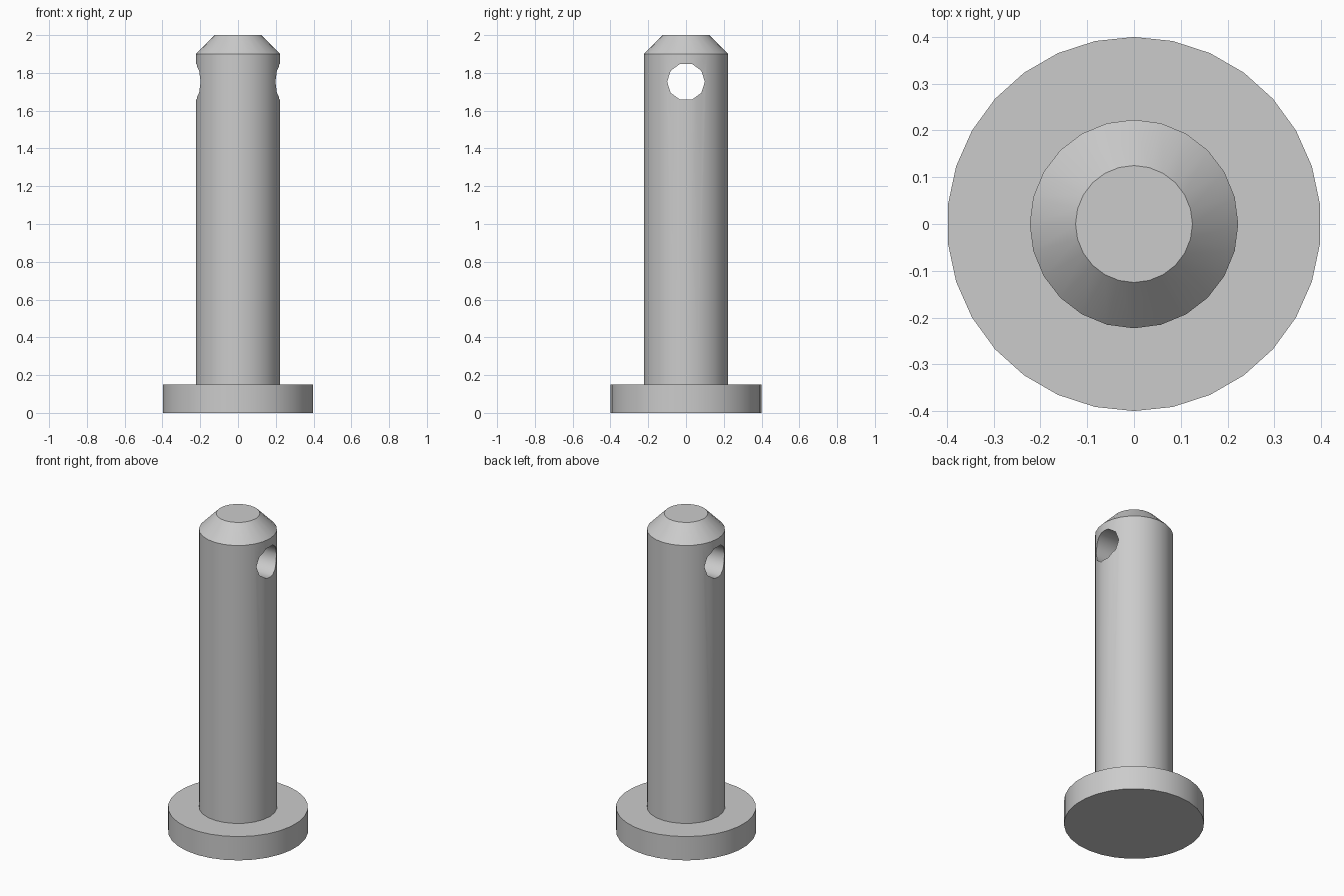
import bpy, bmesh, math

if "Cube" in bpy.data.objects:
    bpy.data.objects.remove(bpy.data.objects["Cube"])


def lathe(name, profile, sides):
    """Solid of revolution about z from (radius, z) points."""
    bm = bmesh.new()
    rings = []
    for r, z in profile:
        rings.append([bm.verts.new((r * math.sin(2 * math.pi * i / sides),
                                    r * math.cos(2 * math.pi * i / sides), z))
                      for i in range(sides)])
    for a, b in zip(rings, rings[1:]):
        for i in range(sides):
            j = (i + 1) % sides
            bm.faces.new((a[i], a[j], b[j], b[i]))
    bm.faces.new(rings[0])
    bm.faces.new(rings[-1])
    bmesh.ops.recalc_face_normals(bm, faces=bm.faces)
    mesh = bpy.data.meshes.new(name)
    bm.to_mesh(mesh)
    bm.free()
    obj = bpy.data.objects.new(name, mesh)
    bpy.context.collection.objects.link(obj)
    return obj


def activate(obj):
    bpy.ops.object.select_all(action='DESELECT')
    obj.select_set(True)
    bpy.context.view_layer.objects.active = obj


# Flat head and chamfered shaft, joined by a union
head = lathe("pin_head", [(0.4, 0), (0.4, 0.15)], 30)
pin = lathe("clevis_pin", [(0.223, 0.08), (0.223, 1.9), (0.125, 2.0)], 24)

# Cross hole along x near the tip
cutter = lathe("hole_cutter", [(0.1, -0.5), (0.1, 0.5)], 10)
cutter.rotation_euler = (0, math.pi / 2, 0)
cutter.location = (0, 0, 1.753)
bpy.context.view_layer.update()

activate(pin)
for helper, op in ((head, 'UNION'), (cutter, 'DIFFERENCE')):
    mod = pin.modifiers.new(helper.name, 'BOOLEAN')
    mod.object = helper
    mod.operation = op
    mod.solver = 'EXACT'
    bpy.ops.object.modifier_apply(modifier=mod.name)
for helper in (head, cutter):
    bpy.data.objects.remove(helper, do_unlink=True)

# Smooth sides with crisp rims
activate(pin)
bpy.ops.object.shade_smooth_by_angle(angle=math.radians(38))
